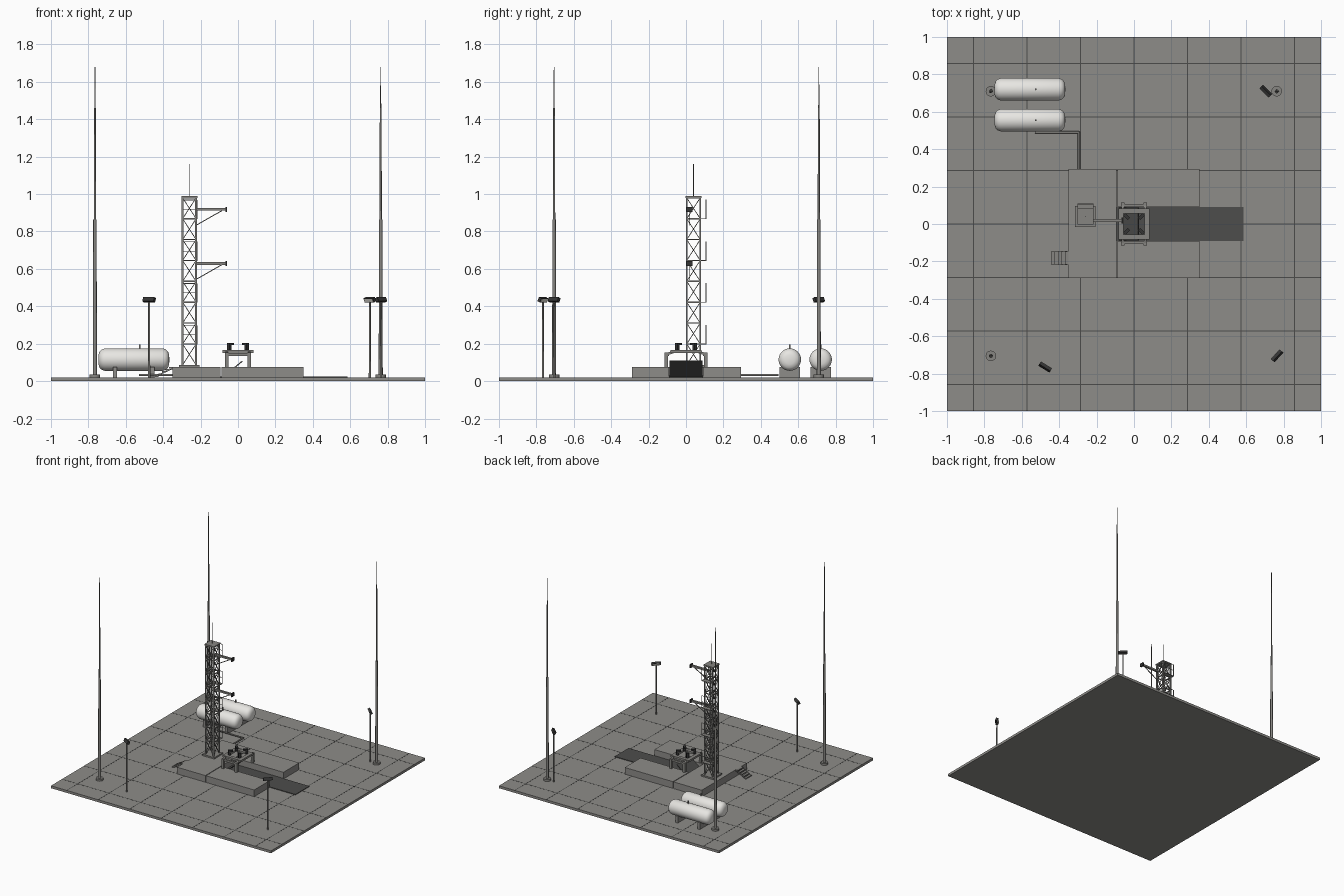
import bpy, bmesh, math
from mathutils import Matrix, Vector

cube = bpy.data.objects.get("Cube")
if cube:
    bpy.data.objects.remove(cube, do_unlink=True)


def material(name, r, g, b):
    m = bpy.data.materials.new(name)
    m.use_nodes = True
    m.diffuse_color = (r, g, b, 1)
    m.node_tree.nodes["Principled BSDF"].inputs["Base Color"].default_value = (r, g, b, 1)
    return m


CONCRETE = material("concrete", 0.27, 0.265, 0.25)
SEAM = material("dark seam", 0.07, 0.07, 0.068)
SCORCHED = material("scorched concrete", 0.075, 0.075, 0.072)
STEEL = material("grey steel", 0.24, 0.235, 0.22)
DARK = material("dark metal", 0.035, 0.035, 0.035)
WHITE = material("white paint", 0.80, 0.79, 0.76)
LENS = material("lamp glass", 0.75, 0.74, 0.68)


class Part:
    """Collects simple solids into one object."""

    def __init__(self, name, mat):
        self.name, self.mat, self.bm = name, mat, bmesh.new()

    def box(self, x0, x1, y0, y1, z0, z1):
        mid = Matrix.Translation(((x0 + x1) / 2, (y0 + y1) / 2, (z0 + z1) / 2))
        return self.block(mid, (x1 - x0, y1 - y0, z1 - z0))

    def block(self, matrix, size):
        bmesh.ops.create_cube(self.bm, size=1, matrix=matrix @ Matrix.Diagonal((*size, 1)))
        return self

    def beam(self, a, b, width):
        a, b = Vector(a), Vector(b)
        rot = (b - a).to_track_quat("Z", "Y").to_matrix().to_4x4()
        return self.block(Matrix.Translation((a + b) / 2) @ rot, (width, width, (b - a).length))

    def rod(self, a, b, r1, r2=None, sides=12):
        a, b = Vector(a), Vector(b)
        rot = (b - a).to_track_quat("Z", "Y").to_matrix().to_4x4()
        bmesh.ops.create_cone(self.bm, cap_ends=True, segments=sides, radius1=r1,
                              radius2=r1 if r2 is None else r2, depth=(b - a).length,
                              matrix=Matrix.Translation((a + b) / 2) @ rot)
        return self

    def done(self, smooth=False):
        me = bpy.data.meshes.new(self.name)
        self.bm.to_mesh(me)
        self.bm.free()
        me.materials.append(self.mat)
        if smooth:
            me.shade_smooth()
            me.set_sharp_from_angle(angle=math.radians(35))
        ob = bpy.data.objects.new(self.name, me)
        bpy.context.collection.objects.link(ob)
        return ob


# Ground slab with joint lines
G = 0.02
Part("ground_slab", CONCRETE).box(-1, 1, -1, 1, 0, G).done()
joints = Part("slab_joints", SEAM)
for k in range(-3, 4):
    c = k * 2 / 7
    joints.box(c - .003, c + .003, -1, 1, G - .002, G + .0006)
    joints.box(-1, 1, c - .003, c + .003, G - .002, G + .0006)
joints.done()

# Raised deck around the flame trench
D = 0.075
deck = Part("launch_deck", CONCRETE).box(-.35, -.094, -.29, .295, G, D)
deck.box(-.088, .35, .09, .295, G, D).box(-.088, .35, -.29, -.09, G, D).done()
Part("trench_floor", SCORCHED).box(-.094, .585, -.09, .09, G, G + .005).done()
slope = Matrix.Translation((-.028, 0, .064)) @ Matrix.Rotation(math.radians(-40), 4, "Y")
Part("flame_deflector", SCORCHED).block(slope, (.135, .176, .006)).done()

# Deck stairs
stairs = Part("deck_stairs", STEEL)
for i in range(5):
    x = -.445 + i * .019
    top = G + (i + 1) * .011
    stairs.box(x, x + .019, -.217, -.147, top - .008, top)
for y in (-.217, -.147):
    stairs.beam((-.445, y, G + .004), (-.35, y, D - .008), .006)
stairs.done()

# Launch mount: square ring table, legs and side beams
mount = Part("launch_mount", STEEL)
for s in (-1, 1):
    mount.box(min(s * .055, s * .083), max(s * .055, s * .083), -.083, .083, .15, .166)
    mount.box(-.055, .055, min(s * .055, s * .083), max(s * .055, s * .083), .15, .166)
    mount.box(-.07, .07, s * .1 - .008, s * .1 + .008, .134, .15)
    for t in (-1, 1):
        mount.box(t * .06 - .01, t * .06 + .01, s * .105 - .01, s * .105 + .01, D, .153)
        mount.beam((t * .06, s * .1, .145), (t * .06, s * .07, .155), .014)
mount.done()

# Hold-down clamps at the table corners
clamps = Part("hold_down_clamps", DARK)
for sx in (-1, 1):
    for sy in (-1, 1):
        turn = Matrix.Rotation(math.atan2(sy, sx), 4, "Z")
        clamps.block(turn @ Matrix.Translation((.066, 0, .184)), (.016, .018, .04))
        clamps.block(turn @ Matrix.Translation((.056, 0, .198)), (.034, .018, .012))
clamps.done()

# Service tower: posts, horizontal frames and cross bracing
TX, TY, H, Z0, Z1, BAYS = -.26, .04, .036, .087, .98, 8
Part("tower_base", STEEL).box(TX - .055, TX + .055, TY - .055, TY + .055, D, Z0).done()
corners = [(TX - H, TY - H), (TX + H, TY - H), (TX + H, TY + H), (TX - H, TY + H)]
frame = Part("tower_frame", STEEL)
braces = Part("tower_braces", STEEL)
step = (Z1 - Z0) / BAYS
for i, a in enumerate(corners):
    b = corners[(i + 1) % 4]
    frame.beam((*a, Z0), (*a, Z1), .01)
    for k in range(BAYS):
        low, high = Z0 + k * step, Z0 + (k + 1) * step
        frame.beam((*a, high), (*b, high), .007)
        braces.beam((*a, low), (*b, high), .004)
        braces.beam((*b, low), (*a, high), .004)
frame.done()
braces.done()
Part("tower_roof", STEEL).box(TX - .043, TX + .043, TY - .043, TY + .043, Z1, Z1 + .01).done()
Part("tower_antenna", STEEL).rod((TX, TY, Z1), (TX, TY, 1.16), .002, sides=8).done(True)

# Access landings with handrails on the back of the tower
landings = Part("tower_landings", STEEL)
for k in range(1, BAYS, 2):
    z = Z0 + k * step
    landings.box(TX - .043, TX + .043, TY + H, .11, z - .002, z + .002)
    for x in (TX - .041, TX + .041):
        landings.beam((x, .107, z), (x, .107, z + .1), .003)
    for h in (.05, .1):
        landings.beam((TX - .041, .107, z + h), (TX + .041, .107, z + h), .003)
landings.done()

# Swing arms with struts and end pads
arms = Part("service_arms", STEEL)
pads = Part("service_arm_pads", DARK)
for z in (.918, .629):
    arms.box(TX + H, -.065, .012, .028, z - .007, z + .007)
    arms.beam((TX + H, .02, z - .085), (-.085, .02, z - .006), .005)
    pads.box(-.068, -.058, .004, .036, z - .014, z + .014)
arms.done()
pads.done()

# Lightning masts: three stepped sections on round footings
for name, x, y in (("back_right", -.765, .71), ("back_left", .763, .71), ("front_right", -.765, -.705)):
    mast = Part(name + "_lightning_mast", STEEL)
    mast.rod((x, y, G), (x, y, .036), .028, sides=20)
    mast.rod((x, y, .036), (x, y, .865), .011, .009)
    mast.rod((x, y, .865), (x, y, 1.46), .006, .005)
    mast.rod((x, y, 1.46), (x, y, 1.68), .003, .002, 8)
    mast.done(True)

# Floodlights aimed at the centre of the pad
for name, x, y in (("front_right", -.475, -.765), ("front_left", .765, -.705), ("back_left", .705, .71)):
    Part(name + "_light_pole", STEEL).rod((x, y, G), (x, y, .425), .006, .005).done(True)
    aim = (Matrix.Translation((x, y, .435)) @ Matrix.Rotation(math.atan2(-y, -x), 4, "Z")
           @ Matrix.Rotation(math.radians(25), 4, "Y"))
    Part(name + "_light_head", DARK).block(aim, (.018, .07, .024)).done()
    Part(name + "_light_lens", LENS).block(aim @ Matrix.Translation((.01, 0, 0)), (.003, .062, .018)).done()

# Storage tanks: lathed shells on saddles, each with a vent
CX, R, CZ = -.557, .06, .115
half = [(.19, 0), (.189, .025), (.183, .043), (.172, .054), (.155, R)]
profile = half + [(-u, r) for u, r in reversed(half)]
for name, y in (("back", .72), ("front", .555)):
    tank = Part(name + "_tank", WHITE)
    bm = tank.bm
    verts = [bm.verts.new((CX + u, y, CZ + r)) for u, r in profile]
    edges = [bm.edges.new(pair) for pair in zip(verts, verts[1:])]
    bmesh.ops.spin(bm, geom=verts + edges, cent=(CX, y, CZ), axis=(1, 0, 0),
                   angle=math.tau, steps=32, use_duplicate=False)
    bmesh.ops.remove_doubles(bm, verts=bm.verts, dist=.0001)
    bmesh.ops.recalc_face_normals(bm, faces=bm.faces)
    tank.done(True)
    saddle = Part(name + "_tank_saddles", CONCRETE)
    for x in (CX - .1, CX + .1):
        saddle.box(x - .011, x + .011, y - .055, y + .055, G, .075)
    saddle.done()
    Part(name + "_tank_vent", STEEL).rod((-.525, y, .17), (-.525, y, .197), .005).done(True)

# Feed line from the tanks to the deck
pipe = Part("feed_pipe", STEEL)
path = [(-.53, .49, .033), (-.295, .49, .033), (-.295, .29, .033)]
for a, b in zip(path, path[1:]):
    pipe.rod(a, b, .006)
bmesh.ops.create_uvsphere(pipe.bm, u_segments=12, v_segments=8, radius=.006,
                          matrix=Matrix.Translation(path[1]))
pipe.done(True)
